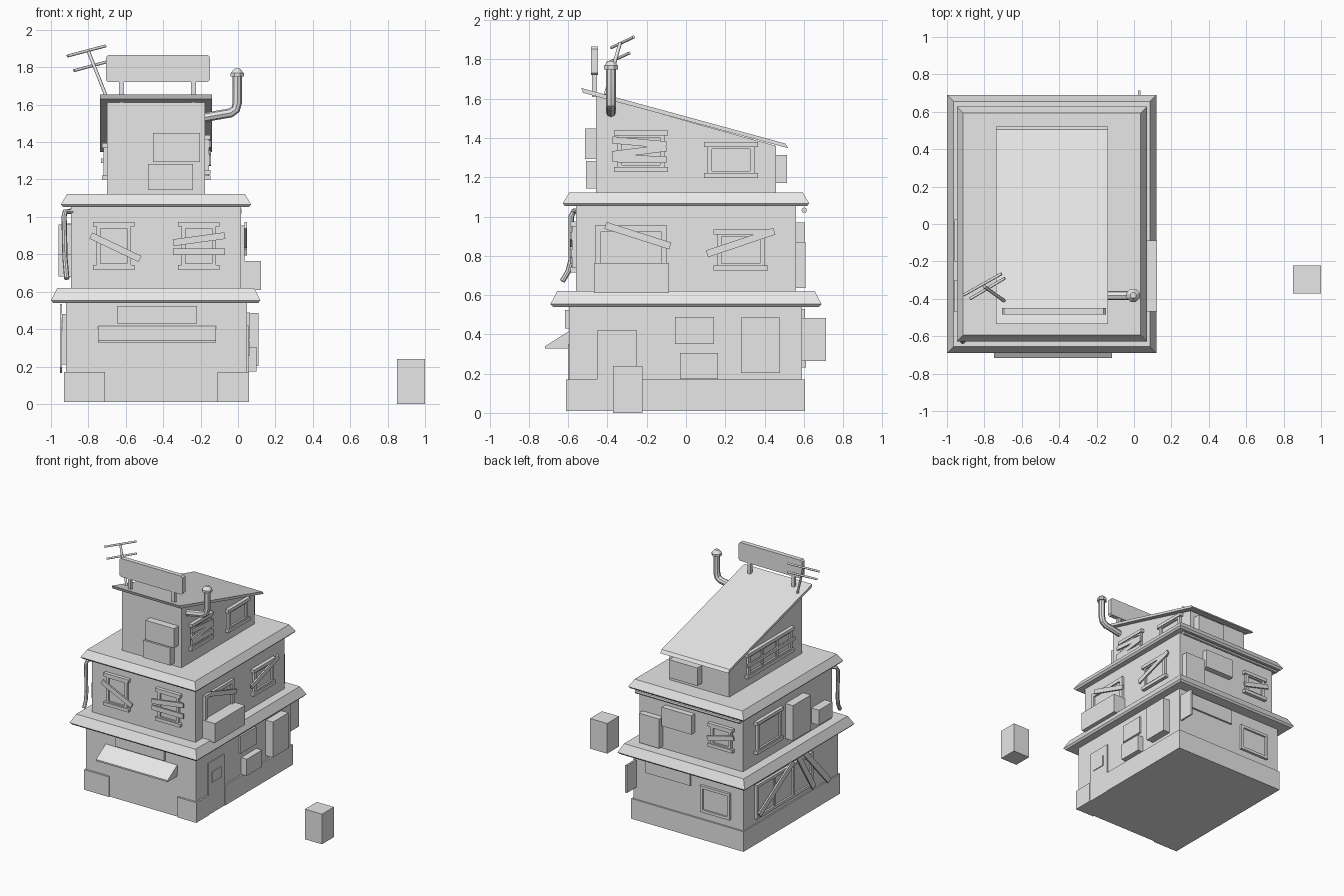
import bpy, bmesh, math
from mathutils import Vector

if "Cube" in bpy.data.objects:
    bpy.data.objects.remove(bpy.data.objects["Cube"])

grey = bpy.data.materials.new("plain_grey")
grey.use_nodes = True
grey.diffuse_color = (0.8, 0.8, 0.8, 1)
grey.node_tree.nodes["Principled BSDF"].inputs["Base Color"].default_value = (0.8, 0.8, 0.8, 1)


def add_object(name, data):
    ob = bpy.data.objects.new(name, data)
    bpy.context.collection.objects.link(ob)
    data.materials.clear()
    data.materials.append(grey)
    return ob


def finish(name, bm):
    bmesh.ops.recalc_face_normals(bm, faces=bm.faces)
    me = bpy.data.meshes.new(name)
    bm.to_mesh(me)
    bm.free()
    return add_object(name, me)


def loft(name, rings):
    """Skin matching rings of points and cap both ends."""
    bm = bmesh.new()
    loops = [[bm.verts.new(p) for p in ring] for ring in rings]
    for a, b in zip(loops, loops[1:]):
        for i in range(len(a)):
            j = (i + 1) % len(a)
            bm.faces.new((a[i], a[j], b[j], b[i]))
    bm.faces.new(loops[0])
    bm.faces.new(loops[-1])
    return finish(name, bm)


class Wall:
    """A wall plane; u runs along the wall, d is the distance outwards."""

    def __init__(self, axis, pos, sign):
        self.axis, self.pos, self.sign = axis, pos, sign

    def point(self, u, z, d):
        w = self.pos + self.sign * d
        return (w, u, z) if self.axis == "x" else (u, w, z)

    def prism(self, name, outline, d0, d1):
        return loft(name, [[self.point(u, z, d) for u, z in outline] for d in (d0, d1)])

    def box(self, name, u0, u1, z0, z1, d1, d0=-0.01):
        return self.prism(name, [(u0, z0), (u1, z0), (u1, z1), (u0, z1)], d0, d1)

    def board(self, name, a, b, width=0.036, d0=0.02, d1=0.032):
        a, b = Vector(a), Vector(b)
        n = (b - a).orthogonal().normalized() * width / 2
        self.prism(name, [a + n, b + n, b - n, a - n], d0, d1)

    def window(self, name, u0, u1, z0, z1, sill=True, mullions=0, t=0.022):
        self.box(name + "_pane", u0, u1, z0, z1, 0.006)
        for n, v0, v1 in (("a", u0, u0 + t), ("b", u1 - t, u1)):
            self.box(name + "_jamb_" + n, v0, v1, z0, z1, 0.02)
        for n, y0, y1 in (("bottom", z0, z0 + t), ("top", z1 - t, z1)):
            self.box(name + "_rail_" + n, u0 + t, u1 - t, y0, y1, 0.02)
        if sill:
            e = 0.018
            self.box(name + "_sill", u0 - e, u1 + e, z0 - 0.014, z0 + 0.012, 0.028)
            self.box(name + "_lintel", u0 - e, u1 + e, z1 - 0.012, z1 + 0.014, 0.028)
        for i in range(mullions):
            c = u0 + (u1 - u0) * (i + 1) / (mullions + 1)
            self.box(name + "_mullion_" + str(i), c - 0.01, c + 0.01, z0, z1, 0.017)


def rect(x0, x1, y0, y1, z):
    return [(x0, y0, z), (x1, y0, z), (x1, y1, z), (x0, y1, z)]


def block(name, x0, x1, y0, y1, z0, z1):
    return loft(name, [rect(x0, x1, y0, y1, z0), rect(x0, x1, y0, y1, z1)])


def tube(name, points, radius):
    cu = bpy.data.curves.new(name, "CURVE")
    cu.dimensions = "3D"
    cu.bevel_depth, cu.bevel_resolution, cu.use_fill_caps = radius, 2, True
    sp = cu.splines.new("POLY")
    sp.points.add(len(points) - 1)
    for p, co in zip(sp.points, points):
        p.co = (*co, 1)
    tmp = bpy.data.objects.new(name + "_path", cu)
    bpy.context.collection.objects.link(tmp)
    dg = bpy.context.evaluated_depsgraph_get()
    me = bpy.data.meshes.new_from_object(tmp.evaluated_get(dg))
    bpy.data.objects.remove(tmp)
    return add_object(name, me)


def eaves(name, x0, x1, y, z0, z1):
    """Slab roof with a sloped rim and an undercut lip."""
    loft(name, [rect(x0 + i, x1 - i, i - y, y - i, z)
                for i, z in ((0.012, z0), (0, z0 + 0.014), (0.034, z1))])


# Storeys and the two rimmed roofs
block("ground_storey", -0.92, 0.048, -0.595, 0.592, 0.01, 0.56)
block("middle_storey", -0.893, 0.016, -0.56, 0.56, 0.6, 1.07)
eaves("lower_roof", -1.0, 0.12, 0.69, 0.54, 0.62)
eaves("upper_roof", -0.947, 0.07, 0.628, 1.053, 1.123)

# Top storey with sloping roof, both as side profiles swept along x
side = Wall("x", 0, 1)
side.prism("top_storey", [(-0.458, 1.1), (0.458, 1.1), (0.458, 1.36), (-0.458, 1.615)], -0.70, -0.176)
side.prism("sloping_roof", [(-0.534, 1.655), (0.505, 1.372), (0.522, 1.348), (-0.524, 1.63)], -0.738, -0.139)

front1, front2, front3 = (Wall("y", p, -1) for p in (-0.595, -0.56, -0.458))
back1, back2, back3 = (Wall("y", p, 1) for p in (0.592, 0.56, 0.458))
right1, right2, right3 = (Wall("x", p, 1) for p in (0.048, 0.016, -0.176))
left1, left2, left3 = (Wall("x", p, -1) for p in (-0.92, -0.893, -0.70))

# Plinth, broken at the shop front and side door
for i, (u0, u1) in enumerate(((-0.93, -0.71), (-0.11, 0.06))):
    front1.box("plinth_front_" + str(i), u0, u1, 0.01, 0.17, 0.015)
for i, (u0, u1) in enumerate(((-0.61, -0.453), (-0.25, 0.605))):
    right1.box("plinth_right_" + str(i), u0, u1, 0.01, 0.17, 0.012)
back1.box("plinth_back", -0.93, 0.06, 0.01, 0.17, 0.013)
left1.box("plinth_left", -0.61, 0.605, 0.01, 0.17, 0.01)

# Shop front: shutter, awning, sign
front1.box("shutter", -0.71, -0.11, 0.01, 0.35, 0.005)
side.prism("awning", [(-0.59, 0.42), (-0.717, 0.34), (-0.717, 0.328), (-0.59, 0.328)], -0.749, -0.118)
front1.box("shop_sign", -0.647, -0.22, 0.43, 0.524, 0.02)

# Right side of the ground storey
right1.box("side_door", -0.453, -0.25, 0.01, 0.42, 0.008)
right1.box("door_window", -0.407, -0.295, 0.255, 0.34, 0.014)
right1.box("wall_plate", -0.056, 0.142, 0.35, 0.488, 0.015)
right1.box("vent_box", -0.03, 0.163, 0.173, 0.305, 0.05)
right1.box("tall_cabinet", 0.28, 0.478, 0.203, 0.485, 0.062)

# Back of the ground storey
back1.window("back_window", -0.81, -0.55, 0.23, 0.44, sill=False)
back1.box("back_plate", -0.46, -0.07, 0.41, 0.53, 0.015)
block("hanging_sign", 0.022, 0.036, 0.58, 0.713, 0.265, 0.483)

# Left of the ground storey: broad window with leaning planks
left1.window("broad_window", -0.26, 0.45, 0.21, 0.48, sill=False, mullions=2)
for i, (a, b) in enumerate((((0.43, 0.24), (0.0, 0.5)), ((-0.14, 0.52), (-0.45, 0.18)),
                            ((-0.06, 0.52), (-0.26, 0.2)))):
    left1.board("leaning_plank_" + str(i), a, b, 0.045)

# Middle storey windows and boards
front2.window("front_window_a", -0.757, -0.572, 0.73, 0.96)
front2.window("front_window_b", -0.302, -0.118, 0.73, 0.96)
front2.board("front_board_a", (-0.787, 0.9), (-0.524, 0.775))
front2.board("front_board_b", (-0.347, 0.862), (-0.07, 0.9))
front2.board("front_board_c", (-0.347, 0.813), (-0.07, 0.813))
right2.window("right_window_a", -0.463, -0.097, 0.66, 0.955, sill=False, t=0.03)
right2.board("right_board_a", (-0.41, 0.955), (-0.08, 0.85))
right2.window("right_window_b", 0.158, 0.4, 0.738, 0.92)
right2.board("right_board_b", (0.107, 0.81), (0.45, 0.925))
right2.box("balcony_box", -0.468, -0.087, 0.61, 0.763, 0.108)
back2.window("back_small_window", -0.8, -0.62, 0.77, 0.93)
back2.board("back_board", (-0.83, 0.88), (-0.6, 0.82))
back2.box("back_cabinet", -0.19, -0.01, 0.636, 0.87, 0.048)
back2.box("back_unit", -0.47, -0.21, 0.82, 0.97, 0.045)
left2.window("left_window", 0.1, 0.4, 0.72, 0.95)
left2.box("left_cabinet", -0.2, 0.025, 0.68, 0.96, 0.067)
left2.box("left_unit", -0.47, -0.3, 0.68, 0.8, 0.067)

# Top storey windows, boards and wall boxes
right3.window("top_window_a", -0.348, -0.11, 1.24, 1.425)
for i, (z0, z1) in enumerate(((1.39, 1.365), (1.315, 1.35), (1.295, 1.29))):
    right3.board("top_board_" + str(i), (-0.375, z0), (-0.1, z1))
right3.window("top_window_b", 0.11, 0.348, 1.21, 1.365)
left3.window("top_left_window", -0.31, 0.24, 1.21, 1.38, mullions=2)
left3.board("top_left_board", (-0.33, 1.3), (0.26, 1.3), 0.025)
front3.box("upper_front_box", -0.4545, -0.203, 1.294, 1.449, 0.056)
front3.box("lower_front_box", -0.48, -0.24, 1.144, 1.283, 0.052)
back3.box("top_back_box", -0.46, -0.21, 1.17, 1.313, 0.056)

# Rooftop board with clipped corners on two posts
x0, x1, z0, z1, c = -0.706, -0.15, 1.72, 1.866, 0.012
Wall("y", -0.466, -1).prism("rooftop_board", [
    (x0 + c, z0), (x1 - c, z0), (x1, z0 + c), (x1, z1 - c),
    (x1 - c, z1), (x0 + c, z1), (x0, z1 - c), (x0, z0 + c)], -0.018, 0.018)
for i, x in enumerate((-0.623, -0.238)):
    block("board_post_" + str(i), x - 0.013, x + 0.013, -0.478, -0.454, 1.61, 1.73)

# Aerial
tube("aerial_mast", [(-0.695, -0.41, 1.62), (-0.80, -0.335, 1.885)], 0.009)
tube("aerial_bar_top", [(-0.912, -0.38, 1.86), (-0.708, -0.266, 1.914)], 0.008)
tube("aerial_bar_low", [(-0.877, -0.4, 1.782), (-0.69, -0.289, 1.832)], 0.008)

# Stove pipe with cap
pipe = [(-0.19, -0.382, 1.53), (-0.04, -0.382, 1.556), (-0.013, -0.382, 1.575),
        (-0.004, -0.382, 1.61), (-0.004, -0.382, 1.76)]
pipe_ob = tube("stove_pipe", pipe, 0.025)
cap = [[(-0.004 + r * math.cos(a), -0.382 + r * math.sin(a), z)
        for a in (math.pi / 8 + k * math.pi / 4 for k in range(8))]
       for r, z in ((0.038, 1.75), (0.038, 1.768), (0.016, 1.793))]
loft("pipe_cap", cap)

# Gutter and drain pipe
gutter_ob = tube("back_gutter", [(-0.9, 0.602, 1.032), (0.02, 0.602, 1.032)], 0.014)
drain_ob = tube("drain_pipe", [(-0.87, -0.54, 1.03), (-0.925, -0.57, 1.028), (-0.93, -0.585, 1.0),
                               (-0.925, -0.585, 0.78), (-0.92, -0.6, 0.72), (-0.915, -0.63, 0.67)], 0.014)

# Loose crate standing apart
block("crate", 0.85, 1.0, -0.372, -0.222, 0, 0.24)

# Soft shading on the round pipes only
bpy.ops.object.select_all(action="DESELECT")
for ob in (pipe_ob, gutter_ob, drain_ob):
    ob.select_set(True)
bpy.context.view_layer.objects.active = pipe_ob
bpy.ops.object.shade_smooth_by_angle()
